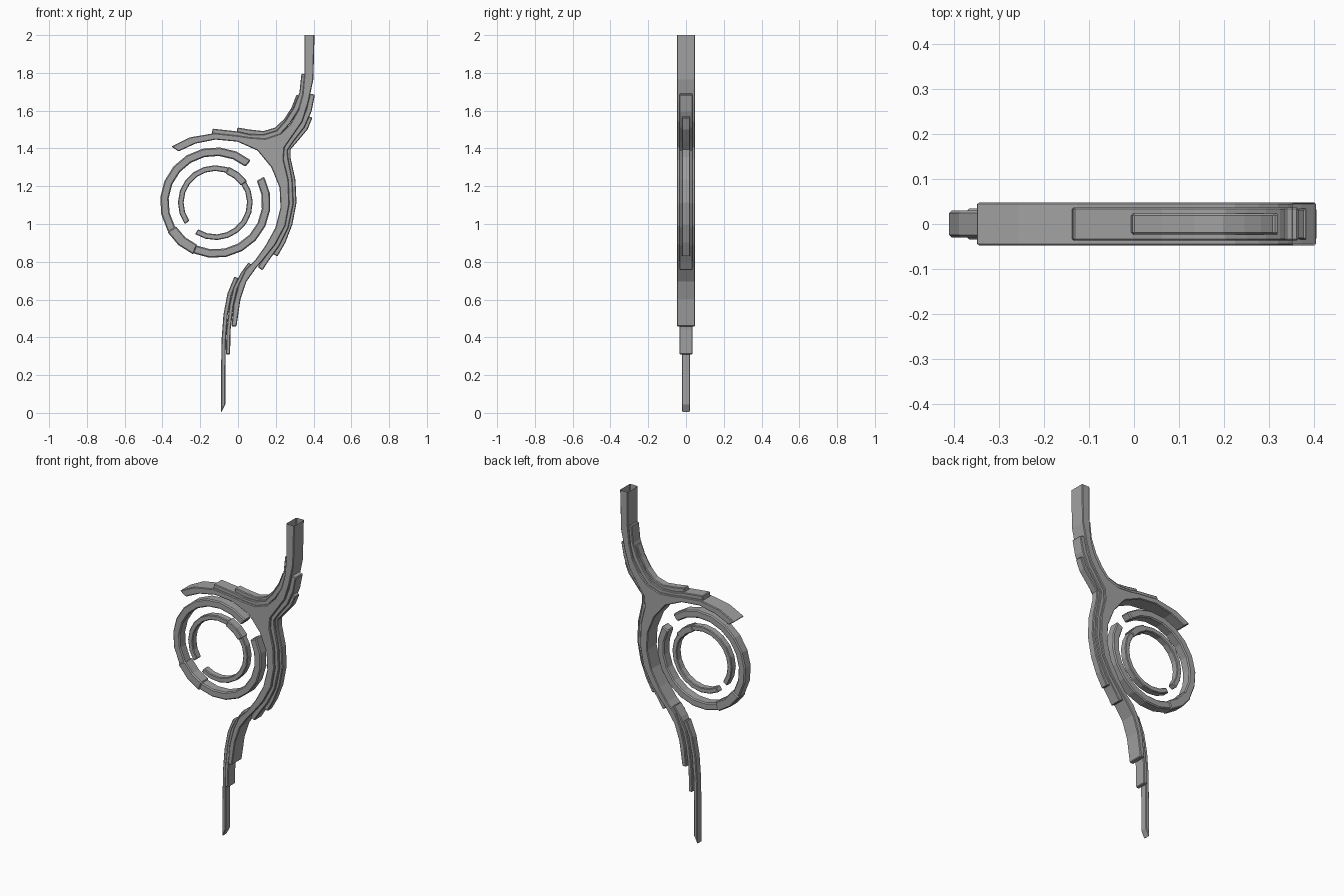
import bpy, bmesh, math
from mathutils import Vector

cube = bpy.data.objects.get("Cube")
if cube:
    bpy.data.objects.remove(cube, do_unlink=True)

grey = bpy.data.materials.new("mid_grey")
grey.use_nodes = True
colour = (0.36, 0.36, 0.36, 1)
grey.diffuse_color = colour
grey.node_tree.nodes["Principled BSDF"].inputs["Base Color"].default_value = colour


def finish(name, bm, bevel):
    bmesh.ops.recalc_face_normals(bm, faces=bm.faces)
    mesh = bpy.data.meshes.new(name)
    bm.to_mesh(mesh)
    bm.free()
    mesh.materials.append(grey)
    ob = bpy.data.objects.new(name, mesh)
    bpy.context.collection.objects.link(ob)
    mod = ob.modifiers.new("edge_bevel", 'BEVEL')
    mod.width, mod.segments = bevel, 1
    mod.limit_method, mod.angle_limit = 'ANGLE', math.radians(60)
    return ob


def plate(name, outline, half, bevel=0.004, open_top=False):
    """Extrude an x-z outline symmetrically in y."""
    bm = bmesh.new()
    front = [bm.verts.new((x, -half, z)) for x, z in outline]
    back = [bm.verts.new((x, half, z)) for x, z in outline]
    bm.faces.new(front)
    bm.faces.new(back[::-1])
    n = len(outline)
    for i in range(n):
        j = (i + 1) % n
        bm.faces.new((front[j], front[i], back[i], back[j]))
    bmesh.ops.recalc_face_normals(bm, faces=bm.faces)
    if open_top:
        caps = [f for f in bm.faces if f.calc_center_median().z > 1.999]
        bmesh.ops.delete(bm, geom=caps, context='FACES_ONLY')
    return finish(name, bm, bevel)


def rib(name, path, half, side, width=0.03, end_lift=0.0):
    """Strip along a path, widened towards the stem (side +1 = left of travel)."""
    pts = [Vector(p) for p in path]
    inner = []
    for i, p in enumerate(pts):
        d = (pts[min(i + 1, len(pts) - 1)] - pts[max(i - 1, 0)]).normalized()
        inner.append(p + Vector((-d.y, d.x)) * side * width)
    inner[-1].y += end_lift
    return plate(name, [tuple(p) for p in pts + inner[::-1]], half)


CENTRE = (-0.12, 1.113)


def ring_part(name, r_in, r_out, half, a0, a1, steps, bevel=0.006):
    """Faceted arc of a ring, angles in degrees."""
    angles = [math.radians(a0 + (a1 - a0) * i / steps) for i in range(steps + 1)]
    arc = lambda r, seq: [(CENTRE[0] + r * math.cos(a), CENTRE[1] + r * math.sin(a)) for a in seq]
    return plate(name, arc(r_out, angles) + arc(r_in, angles[::-1]), half, bevel)


# Forked main stem: open-topped shaft, curling arm and crescent
plate("main_stem", [
    (.352, 2.0), (.352, 1.796), (.341, 1.685), (.32, 1.606), (.278, 1.532),
    (.225, 1.479), (.146, 1.452), (.061, 1.458), (-.003, 1.468), (-.124, 1.481),
    (-.257, 1.458), (-.352, 1.41), (-.315, 1.384), (-.225, 1.426), (-.119, 1.447),
    (-.003, 1.436), (.103, 1.389), (.177, 1.299), (.22, 1.193), (.225, 1.087),
    (.198, .981), (.146, .886), (.093, .812), (.04, .759), (.003, .68),
    (-.024, .574), (-.034, .458), (-.008, .458), (.013, .601), (.045, .696),
    (.098, .77), (.135, .812), (.198, .892), (.251, .992), (.272, 1.108),
    (.267, 1.235), (.241, 1.341), (.246, 1.405), (.283, 1.458), (.341, 1.542),
    (.373, 1.643), (.399, 1.765), (.405, 2.0)], 0.048, open_top=True)

# Stepped ribs above the curling arm
rib("arm_rib_wide", [(.336, 1.796), (.325, 1.696), (.294, 1.616), (.251, 1.548),
    (.204, 1.495), (.135, 1.474), (.061, 1.476), (-.003, 1.49), (-.135, 1.505)], 0.037, 1)
rib("arm_rib_narrow", [(.31, 1.685), (.283, 1.616), (.246, 1.558), (.198, 1.511),
    (.135, 1.492), (.061, 1.5), (-.003, 1.511)], 0.023, 1)

# Stepped ribs on the outer side of the crescent
rib("outer_rib_wide", [(.407, 1.685), (.389, 1.595), (.352, 1.511), (.294, 1.437),
    (.262, 1.389), (.267, 1.341), (.288, 1.235), (.294, 1.108), (.267, .981),
    (.22, .886), (.156, .796), (.13, .755)], 0.035, -1)
rib("outer_rib_narrow", [(.394, 1.563), (.368, 1.5), (.315, 1.437), (.278, 1.394),
    (.278, 1.352), (.304, 1.235), (.31, 1.114), (.288, .997), (.251, .902),
    (.209, .828)], 0.022, -1)

# Stepped ribs thinning into the tail
rib("tail_rib_wide", [(.055, .796), (.013, .738), (-.024, .664), (-.045, .574),
    (-.061, .442), (-.064, .31)], 0.035, 1, 0.022)
rib("tail_tip", [(-.019, .722), (-.056, .632), (-.077, .521), (-.087, .389),
    (-.09, .2), (-.09, 0)], 0.022, 1, 0.023, end_lift=0.045)

# Broken rings, each with a slightly larger sleeve
ring_part("large_ring", .248, .293, .03, 50, 388, 19)
ring_part("large_ring_sleeve", .243, .298, .035, 211, 247, 2)
ring_part("small_ring", .168, .198, .021, -123, 215, 19, 0.004)
ring_part("small_ring_sleeve", .163, .203, .026, 34, 70, 2, 0.004)
